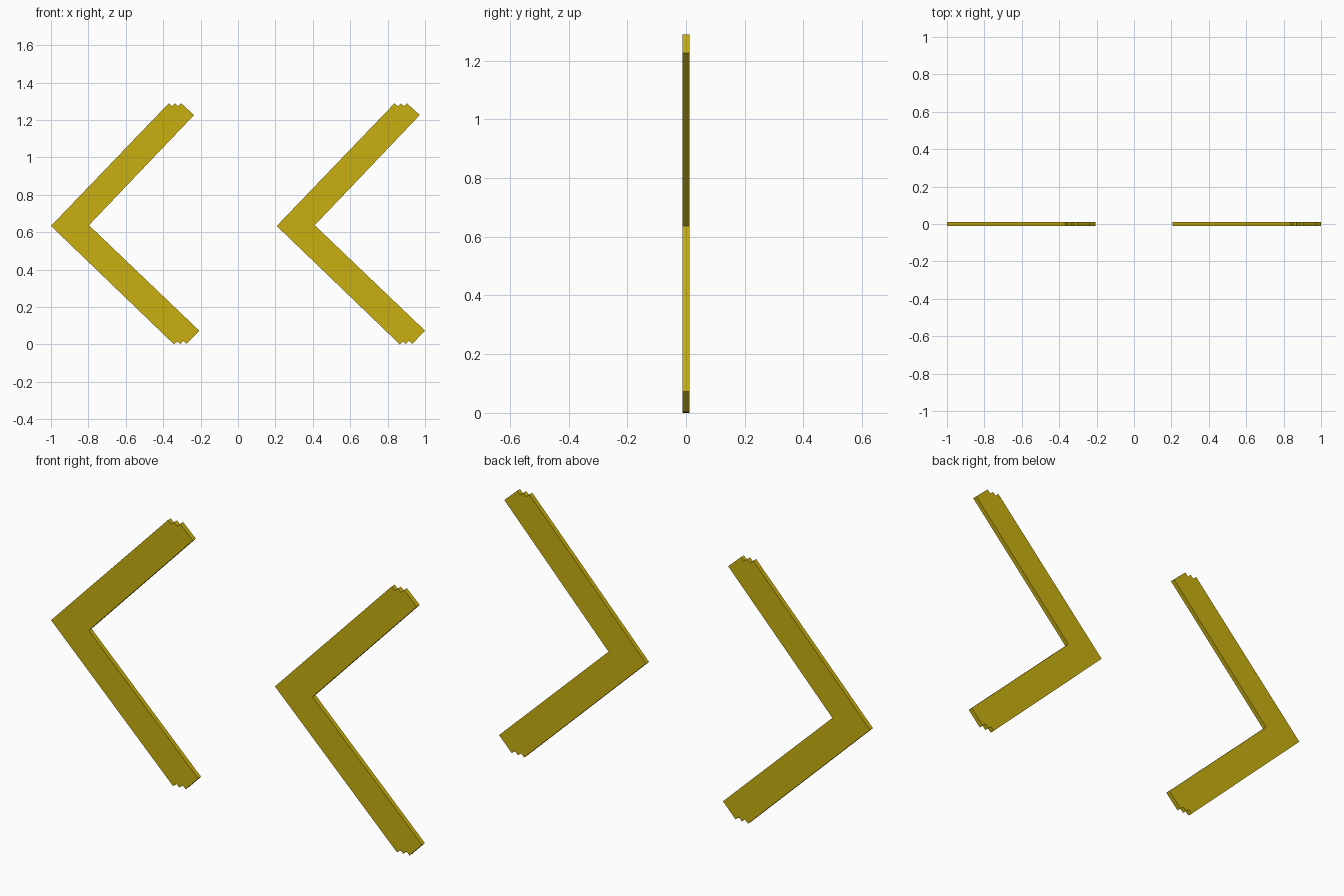
import bpy, bmesh

if "Cube" in bpy.data.objects:
    bpy.data.objects.remove(bpy.data.objects["Cube"])

# One flat colour
gold = bpy.data.materials.new("mustard_gold")
gold.diffuse_color = (0.58, 0.43, 0.005, 1)
gold.use_nodes = True
gold.node_tree.nodes["Principled BSDF"].inputs["Base Color"].default_value = gold.diffuse_color

# Chevron outline (x, z): tip, notched upper end, inner corner, notched lower end
OUTLINE = [(-1.0, 0.633), (-0.370, 1.289), (-0.339, 1.270), (-0.332, 1.277),
           (-0.304, 1.289), (-0.235, 1.226), (-0.797, 0.637), (-0.207, 0.073),
           (-0.275, 0.003), (-0.292, 0.019), (-0.309, 0.002), (-0.325, 0.016),
           (-0.342, 0.0)]
# Small saw teeth on the upper end
OUTLINE[2:5] = [(-0.353, 1.273), (-0.337, 1.288), (-0.320, 1.273), (-0.304, 1.289)]
HALF = 0.0112


def chevron(name, dx):
    bm = bmesh.new()
    face = bm.faces.new([bm.verts.new((x + dx, -HALF, z)) for x, z in OUTLINE])
    ext = bmesh.ops.extrude_face_region(bm, geom=[face], use_keep_orig=True)
    moved = [v for v in ext["geom"] if isinstance(v, bmesh.types.BMVert)]
    bmesh.ops.translate(bm, verts=moved, vec=(0, 2 * HALF, 0))
    bmesh.ops.recalc_face_normals(bm, faces=bm.faces)
    me = bpy.data.meshes.new(name)
    bm.to_mesh(me)
    bm.free()
    me.materials.append(gold)
    bpy.context.collection.objects.link(bpy.data.objects.new(name, me))


# Two identical flat arrows side by side
chevron("left_chevron", 0)
chevron("right_chevron", 1.207)
